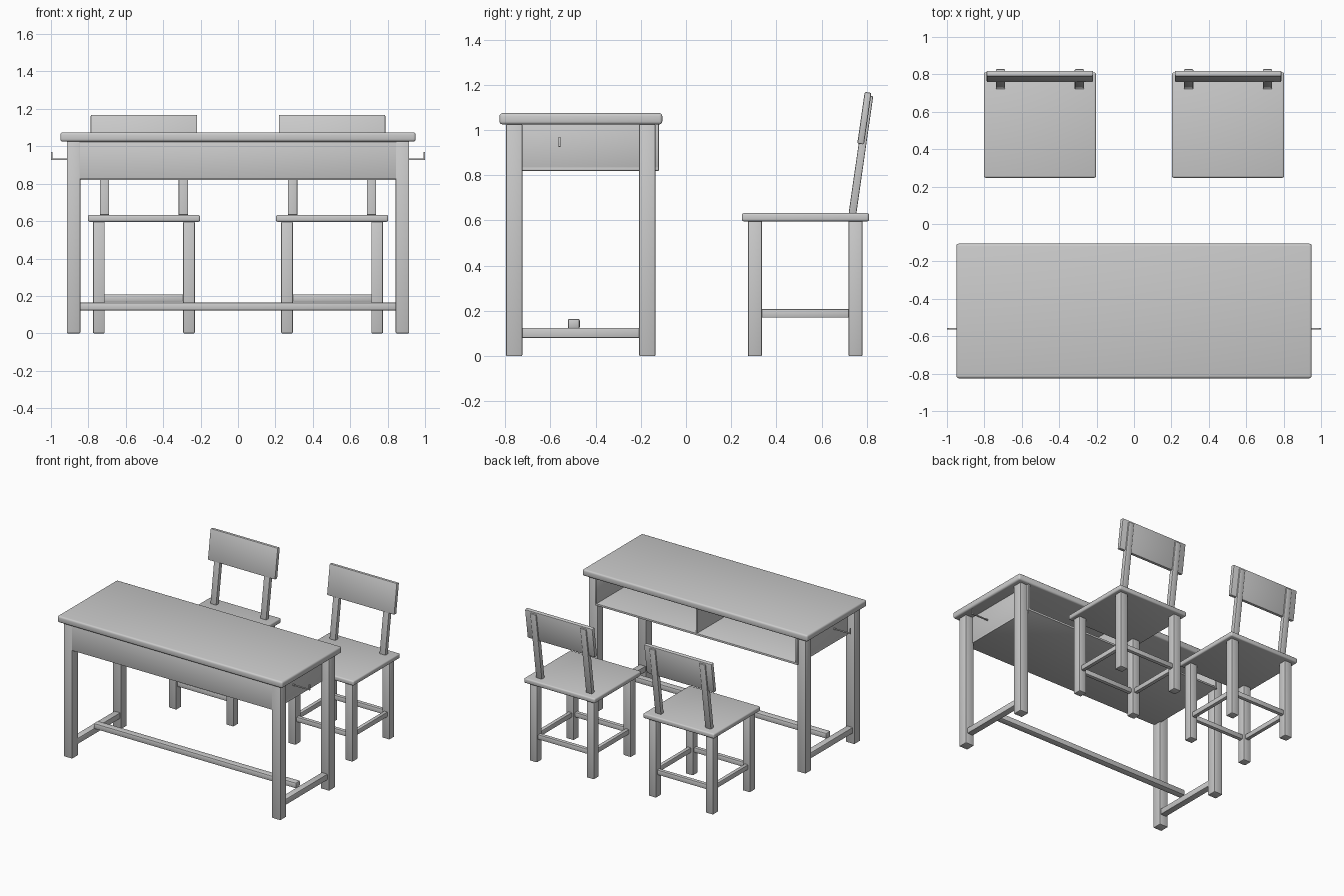
import bpy
from math import atan2
from mathutils import Vector

default_cube = bpy.data.objects.get("Cube")
if default_cube:
    bpy.data.objects.remove(default_cube, do_unlink=True)

GREY = (0.6, 0.6, 0.6, 1)
mat = bpy.data.materials.new("plain grey")
mat.use_nodes = True
mat.diffuse_color = GREY
mat.node_tree.nodes["Principled BSDF"].inputs["Base Color"].default_value = GREY


def box(name, x, y, z, bevel=0.005, segments=2, tilt=0):
    """Rounded box from (min, max) ranges, tilted about x through its centre."""
    lo, hi = Vector((x[0], y[0], z[0])), Vector((x[1], y[1], z[1]))
    bpy.ops.mesh.primitive_cube_add(size=1, location=(lo + hi) / 2)
    ob = bpy.context.object
    ob.name = name
    ob.scale = hi - lo
    bpy.ops.object.transform_apply(location=False, rotation=False, scale=True)
    ob.rotation_euler.x = tilt
    ob.data.materials.append(mat)
    if bevel:
        mod = ob.modifiers.new("rounded edges", 'BEVEL')
        mod.width, mod.segments = bevel, segments
        bpy.ops.object.modifier_apply(modifier=mod.name)
        bpy.ops.object.shade_smooth_by_angle()
    return ob


def span(side, a, b):
    """Range mirrored to the given side of x = 0."""
    return sorted((side * a, side * b))


# Desk: top, storage box and long foot rail
box("desk_top", (-0.95, 0.95), (-0.825, -0.105), (1.025, 1.075), 0.013, 3)
box("desk_front_panel", (-0.86, 0.86), (-0.795, -0.775), (0.825, 1.025), 0.003)
box("desk_shelf", (-0.855, 0.855), (-0.78, -0.12), (0.82, 0.835), 0.002)
box("desk_divider", (-0.008, 0.008), (-0.78, -0.13), (0.833, 1.026), 0)
box("desk_foot_rail", (-0.855, 0.855), (-0.523, -0.47), (0.122, 0.165), 0.008)

# Desk: mirrored ends
for side, label in ((1, "left"), (-1, "right")):
    for y, place in ((-0.76, "front"), (-0.171, "back")):
        box(f"desk_{place}_leg_{label}", span(side, 0.843, 0.915),
            (y - 0.036, y + 0.036), (0, 1.026))
    box(f"desk_side_panel_{label}", span(side, 0.84, 0.855),
        (-0.78, -0.12), (0.833, 1.026), 0.002)
    box(f"desk_end_rail_{label}", span(side, 0.85, 0.9),
        (-0.73, -0.2), (0.08, 0.125))
    box(f"bag_hook_arm_{label}", span(side, 0.85, 1.0),
        (-0.565, -0.555), (0.926, 0.935), 0.002)
    box(f"bag_hook_tip_{label}", span(side, 0.991, 1.0),
        (-0.565, -0.555), (0.926, 0.97), 0.002)


def chair(cx, label):
    def part(name, x, y, z, **options):
        box(f"{label}_chair_{name}", (cx + x[0], cx + x[1]), y, z, **options)

    part("seat", (-0.3, 0.3), (0.247, 0.81), (0.596, 0.633), bevel=0.01, segments=3)
    lean = -atan2(0.033, 0.23)
    part("backrest", (-0.285, 0.285), (0.774, 0.804), (0.937, 1.168),
         bevel=0.007, tilt=lean)
    for side, name in ((1, "left"), (-1, "right")):
        for y, place in ((0.305, "front"), (0.75, "back")):
            part(f"{place}_leg_{name}", span(side, 0.21, 0.272),
                 (y - 0.031, y + 0.031), (0, 0.598))
        part(f"side_rail_{name}", span(side, 0.226, 0.256), (0.33, 0.725), (0.17, 0.208))
        part(f"back_post_{name}", span(side, 0.186, 0.236),
             (0.757, 0.791), (0.628, 1.155), tilt=lean)
    for y, place in ((0.305, "front"), (0.75, "back")):
        part(f"{place}_rail", (-0.215, 0.215), (y - 0.015, y + 0.015), (0.17, 0.208))


chair(0.503, "left")
chair(-0.503, "right")
